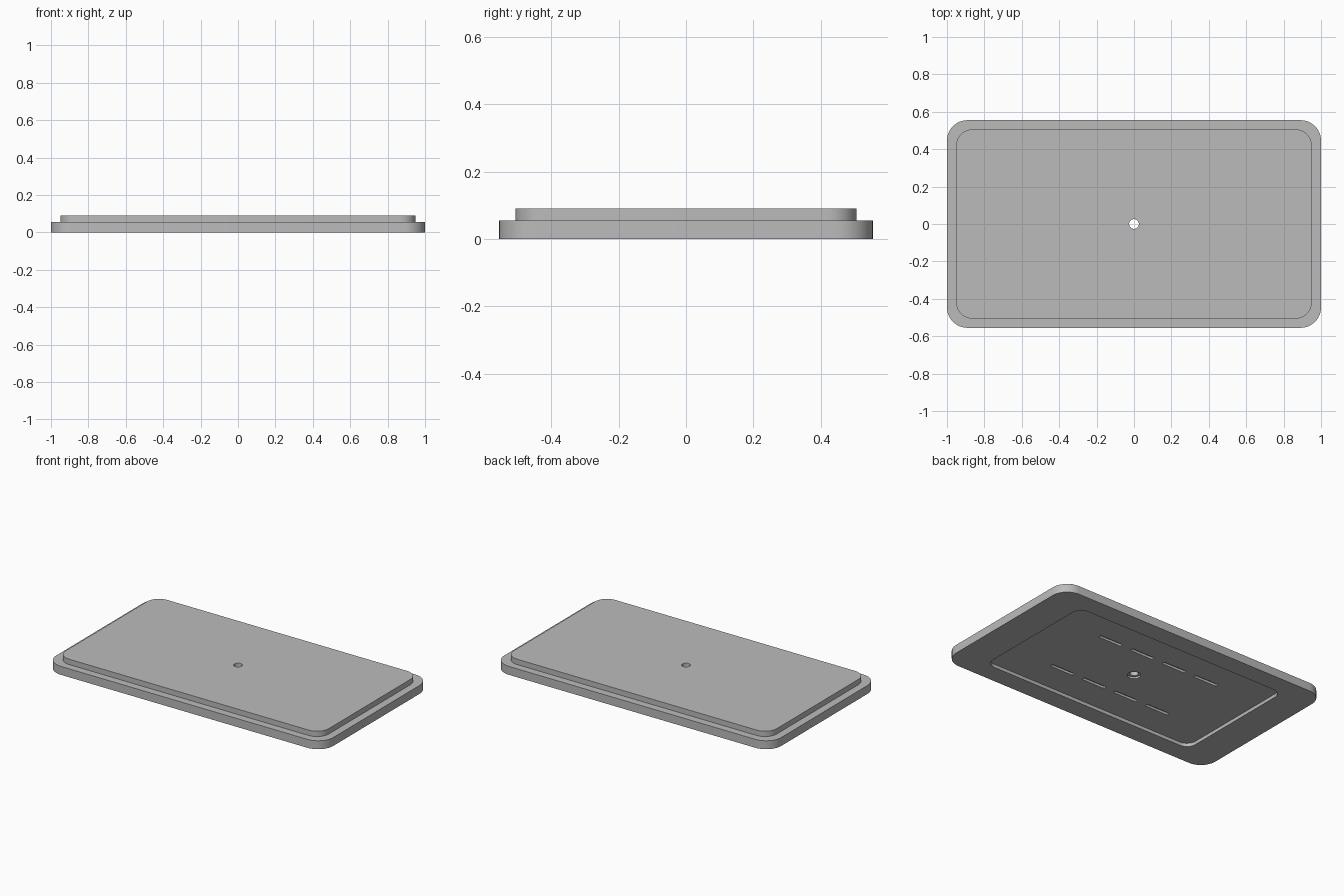
import bpy, bmesh, math

if "Cube" in bpy.data.objects:
    bpy.data.objects.remove(bpy.data.objects["Cube"])

grey = bpy.data.materials.new("plain grey")
grey.diffuse_color = (0.5, 0.5, 0.5, 1)
grey.use_nodes = True
grey.node_tree.nodes["Principled BSDF"].inputs["Base Color"].default_value = grey.diffuse_color


def outline(hx, hy, r, steps=12):
    """Rounded rectangle outline, counter-clockwise."""
    pts = []
    for q, (sx, sy) in enumerate([(1, 1), (-1, 1), (-1, -1), (1, -1)]):
        for i in range(steps + 1):
            a = math.pi / 2 * (q + i / steps)
            pts.append((sx * (hx - r) + r * math.cos(a), sy * (hy - r) + r * math.sin(a)))
    return pts


def circle(r, n=48):
    return [(r * math.cos(2 * math.pi * i / n), r * math.sin(2 * math.pi * i / n)) for i in range(n)]


def stack(name, layers, centre=(0, 0)):
    """Closed solid from outlines of equal point count stacked in z."""
    bm = bmesh.new()
    rings = [[bm.verts.new((x + centre[0], y + centre[1], z)) for x, y in pts] for pts, z in layers]
    n = len(rings[0])
    for lo, hi in zip(rings, rings[1:]):
        for i in range(n):
            j = (i + 1) % n
            bm.faces.new((lo[i], lo[j], hi[j], hi[i]))
    bm.faces.new(rings[0][::-1])
    bm.faces.new(rings[-1])
    mesh = bpy.data.meshes.new(name)
    bm.to_mesh(mesh)
    bm.free()
    mesh.materials.append(grey)
    ob = bpy.data.objects.new(name, mesh)
    bpy.context.collection.objects.link(ob)
    return ob


# Stepped cover plate: wide base with a narrower raised top
lower, upper = outline(1.0, 0.555, 0.11), outline(0.95, 0.506, 0.085)
plate = stack("cover_plate", [(lower, 0), (lower, 0.055), (upper, 0.055), (upper, 0.09)])

# Cutters: underside recess, centre hole with counterbore, two rows of slots
FLOOR = 0.022
recess, slot = outline(0.78, 0.43, 0.065), outline(0.085, 0.011, 0.004, 3)
cutters = [
    stack("recess_cutter", [(recess, -0.05), (recess, FLOOR)]),
    stack("counterbore_cutter", [(circle(0.04), -0.05), (circle(0.04), FLOOR + 0.012)]),
    stack("hole_cutter", [(circle(0.026), -0.05), (circle(0.026), 0.2)]),
]
for y in (-0.223, 0.223):
    for k in range(4):
        cutters.append(stack("slot_cutter", [(slot, -0.05), (slot, FLOOR + 0.015)], ((k - 1.5) * 0.244, y)))

bpy.context.view_layer.objects.active = plate
plate.select_set(True)
for c in cutters:
    c.hide_render = True
    mod = plate.modifiers.new("cut", 'BOOLEAN')
    mod.operation, mod.solver, mod.object = 'DIFFERENCE', 'EXACT', c
    bpy.ops.object.modifier_apply(modifier=mod.name)
for c in cutters:
    bpy.data.objects.remove(c)

# Smooth rounded corners, crisp edges
bpy.ops.object.shade_smooth_by_angle(angle=math.radians(30))
